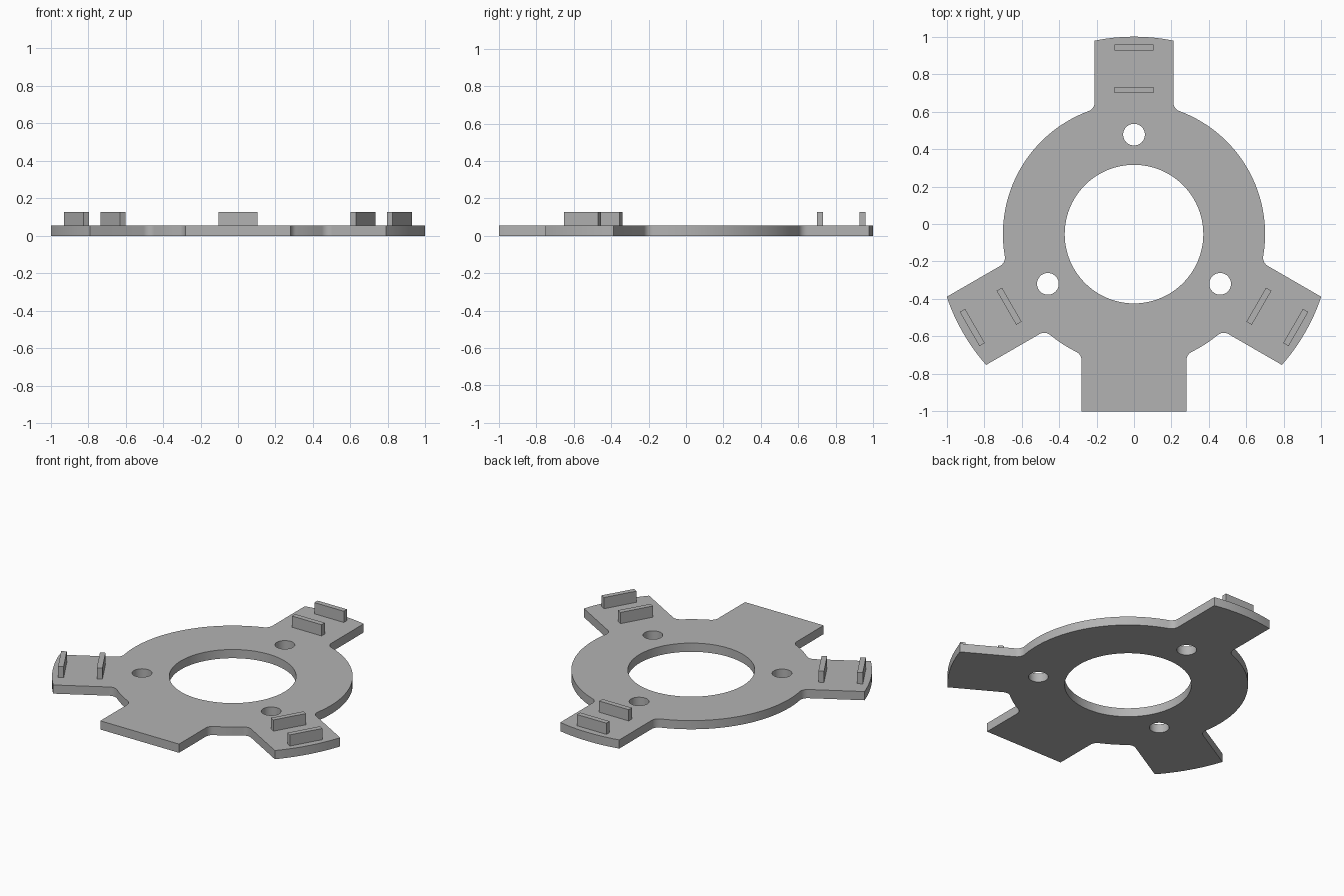
import bpy, bmesh
from math import sin, cos, asin, pi, sqrt, radians
from mathutils import Matrix, Vector

cube = bpy.data.objects.get("Cube")
if cube:
    bpy.data.objects.remove(cube, do_unlink=True)

CENTRE = Vector((0, -0.054, 0))
THICK = 0.056
RING, OUTER, BORE = 0.70, 1.054, 0.37
FILLET = 0.05
ARMS = (90, 210, 330)

grey = bpy.data.materials.new("plain grey")
grey.use_nodes = True
colour = (0.45, 0.45, 0.45, 1)
grey.diffuse_color = colour
grey.node_tree.nodes["Principled BSDF"].inputs["Base Color"].default_value = colour


def arc(radius, start, end, steps, centre=(0, 0)):
    """Points along an arc, both ends included."""
    angles = [start + (end - start) * i / steps for i in range(steps + 1)]
    return [Vector((centre[0] + radius * cos(a), centre[1] + radius * sin(a), 0)) for a in angles]


def arm_outline(half, flat_end=None):
    """Arm pointing along +x with filleted roots, and the half angle of its root."""
    root = asin((half + FILLET) / (RING + FILLET))
    cx = sqrt((RING + FILLET) ** 2 - (half + FILLET) ** 2)
    side = arc(FILLET, pi - root, pi / 2, 8, (cx, -half - FILLET))
    if flat_end:
        tip = [Vector((flat_end, -half, 0)), Vector((flat_end, half, 0))]
    else:
        a = asin(half / OUTER)
        tip = arc(OUTER, -a, a, 12)
    other = [Vector((p.x, -p.y, 0)) for p in reversed(side)]
    return side + tip + other, root


# Outer outline: arms joined by arcs of the ring
arms = [(90, 0.21, None), (210, 0.21, None), (270, 0.28, 0.946), (330, 0.21, None)]
outline = []
for i, (angle, half, flat) in enumerate(arms):
    points, root = arm_outline(half, flat)
    turn = Matrix.Rotation(radians(angle), 3, "Z")
    outline += [turn @ p for p in points]
    following = arms[(i + 1) % len(arms)]
    next_angle = following[0] + (360 if following[0] <= angle else 0)
    next_root = arm_outline(*following[1:])[1]
    start, end = radians(angle) + root, radians(next_angle) - next_root
    outline += arc(RING, start, end, max(4, int((end - start) / 0.05)))[1:-1]

# Bore and bolt holes
loops = [outline, arc(BORE, 0, 2 * pi, 96)[:-1]]
for angle in ARMS:
    a = radians(angle)
    loops.append(arc(0.058, 0, 2 * pi, 40, (0.531 * cos(a), 0.531 * sin(a)))[:-1])

# Filled, extruded plate
curve = bpy.data.curves.new("plate_profile", "CURVE")
curve.dimensions = "2D"
curve.fill_mode = "BOTH"
curve.extrude = THICK / 2
for loop in loops:
    spline = curve.splines.new("POLY")
    spline.points.add(len(loop) - 1)
    for point, co in zip(spline.points, loop):
        point.co = (co.x, co.y, 0, 1)
    spline.use_cyclic_u = True
profile = bpy.data.objects.new("plate_profile", curve)
bpy.context.collection.objects.link(profile)
bpy.context.view_layer.update()
mesh = bpy.data.meshes.new_from_object(profile.evaluated_get(bpy.context.evaluated_depsgraph_get()))
bpy.data.objects.remove(profile, do_unlink=True)

bm = bmesh.new()
bm.from_mesh(mesh)
bmesh.ops.remove_doubles(bm, verts=bm.verts, dist=0.0001)
bmesh.ops.recalc_face_normals(bm, faces=bm.faces)
bmesh.ops.translate(bm, verts=bm.verts, vec=CENTRE + Vector((0, 0, THICK / 2)))
bm.to_mesh(mesh)
bm.free()
mesh.materials.clear()
mesh.materials.append(grey)
plate = bpy.data.objects.new("plate", mesh)
bpy.context.collection.objects.link(plate)
bpy.context.view_layer.objects.active = plate
plate.select_set(True)
bpy.ops.object.shade_smooth_by_angle(angle=radians(30))

# Pairs of upright tabs across each narrow arm
TAB_TOP = 0.128
TAB_BASE = THICK - 0.005
for number, angle in enumerate(ARMS, 1):
    for name, distance in (("inner", 0.770), ("outer", 0.997)):
        bm = bmesh.new()
        bmesh.ops.create_cube(bm, size=1)
        bmesh.ops.scale(bm, verts=bm.verts, vec=(0.033, 0.21, TAB_TOP - TAB_BASE))
        bmesh.ops.translate(bm, verts=bm.verts, vec=(distance, 0, (TAB_TOP + TAB_BASE) / 2))
        bmesh.ops.rotate(bm, verts=bm.verts, matrix=Matrix.Rotation(radians(angle), 3, "Z"))
        bmesh.ops.translate(bm, verts=bm.verts, vec=CENTRE)
        tab_mesh = bpy.data.meshes.new(f"{name}_tab_{number}")
        bm.to_mesh(tab_mesh)
        bm.free()
        tab_mesh.materials.append(grey)
        tab = bpy.data.objects.new(f"{name}_tab_{number}", tab_mesh)
        bpy.context.collection.objects.link(tab)
